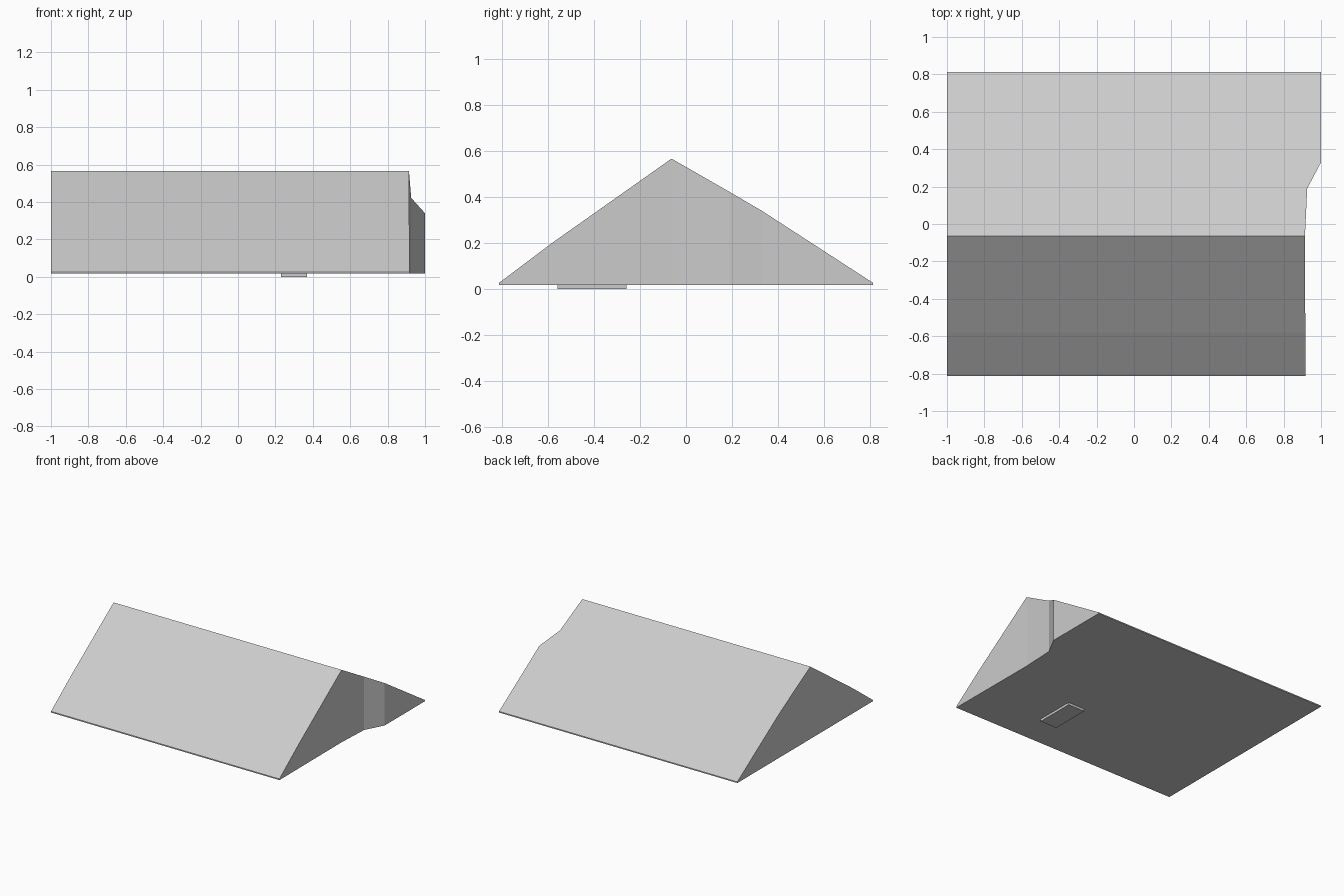
import bpy, bmesh

if "Cube" in bpy.data.objects:
    bpy.data.objects.remove(bpy.data.objects["Cube"])

BASE, EAVE = 0.018, 0.027
# Stations front to back: y, roof height, right-hand end x
STATIONS = [(-0.813, EAVE, 0.917), (-0.58, 0.202, 0.916), (-0.063, 0.567, 0.914),
            (0.19, 0.422, 0.926), (0.33, 0.340, 1.0), (0.813, EAVE, 1.0)]


def make_object(name, bm):
    bmesh.ops.remove_doubles(bm, verts=bm.verts, dist=1e-5)
    bmesh.ops.recalc_face_normals(bm, faces=bm.faces)
    mesh = bpy.data.meshes.new(name)
    bm.to_mesh(mesh)
    bm.free()
    obj = bpy.data.objects.new(name, mesh)
    bpy.context.collection.objects.link(obj)
    return obj


def solid(name, stations, bottom):
    """Solid running along x, lofted through cross sections along y."""
    bm = bmesh.new()
    rings = []
    for y, z, xr in stations:
        pts = [(-1, y, bottom), (xr, y, bottom), (xr, y, z), (-1, y, z)]
        rings.append([bm.verts.new(p) for p in pts])
    for a, b in zip(rings, rings[1:]):
        for i in range(4):
            j = (i + 1) % 4
            bm.faces.new((a[i], a[j], b[j], b[i]))
    bm.faces.new(rings[0])
    bm.faces.new(rings[-1])
    return make_object(name, bm)


# Gabled roof with thin vertical eave edge and stepped right gable
roof = solid("gable_roof", STATIONS, BASE)

# Small pad under the roof
bm = bmesh.new()
bmesh.ops.create_cube(bm, size=1)
bmesh.ops.scale(bm, vec=(0.14, 0.30, BASE), verts=bm.verts)
bmesh.ops.translate(bm, vec=(0.30, -0.41, BASE / 2), verts=bm.verts)
make_object("underside_pad", bm)
